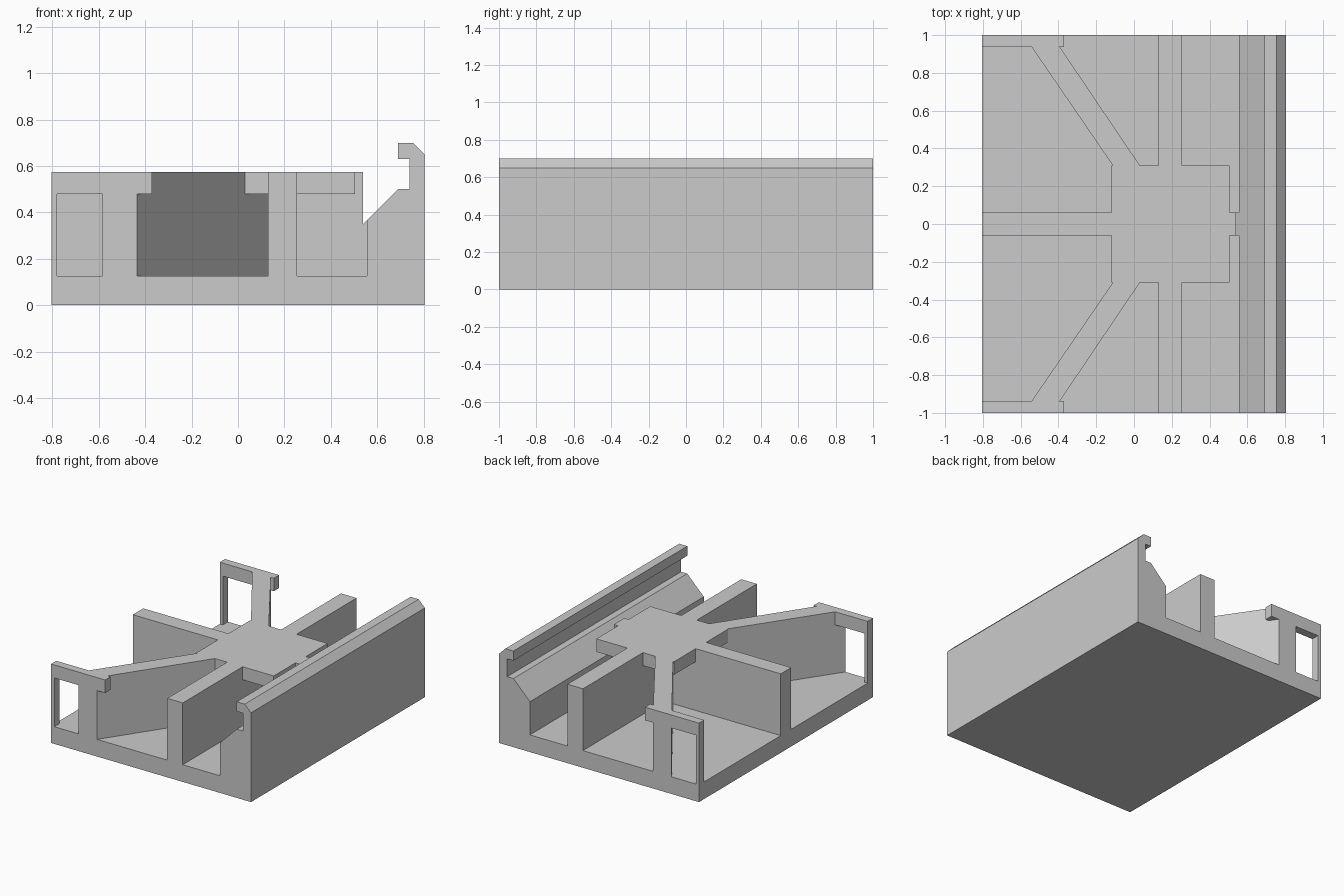
import bpy
import bmesh
from mathutils import Vector

cube = bpy.data.objects.get("Cube")
if cube:
    bpy.data.objects.remove(cube, do_unlink=True)

grey = bpy.data.materials.new("light grey")
grey.use_nodes = True
color = (0.6, 0.6, 0.6, 1)
grey.diffuse_color = color
grey.node_tree.nodes["Principled BSDF"].inputs["Base Color"].default_value = color

X, Y = 0.805, 1.0                        # half width and half length
FLOOR, LEDGE, TOP = 0.125, 0.48, 0.575   # main heights
RIB = 0.06                               # half rib thickness


def prism(name, points, start, end, axis="z"):
    """Extrude an outline along z (points are x, y) or y (points are x, z)."""
    bm = bmesh.new()
    place = (lambda a, b, t: (a, b, t)) if axis == "z" else (lambda a, b, t: (a, t, b))
    face = bm.faces.new([bm.verts.new(place(a, b, start)) for a, b in points])
    extruded = bmesh.ops.extrude_face_region(bm, geom=[face])["geom"]
    move = Vector(place(0, 0, end - start))
    bmesh.ops.translate(bm, vec=move,
                        verts=[v for v in extruded if isinstance(v, bmesh.types.BMVert)])
    bmesh.ops.recalc_face_normals(bm, faces=bm.faces)
    mesh = bpy.data.meshes.new(name)
    bm.to_mesh(mesh)
    bm.free()
    mesh.materials.append(grey)
    obj = bpy.data.objects.new(name, mesh)
    bpy.context.collection.objects.link(obj)
    return obj


def box(name, x0, x1, y0, y1, z0, z1):
    return prism(name, [(x0, y0), (x1, y0), (x1, y1), (x0, y1)], z0, z1)


# Floor slab
box("base_slab", -X, X, -Y, Y, 0, FLOOR)

# Side wall with sloped ledge and hooked lip
prism("hooked_side_wall",
      [(0.557, 0), (X, 0), (X, 0.65), (0.755, 0.70), (0.69, 0.70), (0.69, 0.63),
       (0.74, 0.63), (0.74, 0.5), (0.69, 0.5), (0.557, 0.367)], -Y, Y, "y")

# Lengthwise rib, and cross rib that meets the sloped wall
box("long_rib", 0.13, 0.255, -Y, Y, FLOOR, TOP)
prism("cross_rib",
      [(-X, FLOOR), (0.557, FLOOR), (0.557, 0.367), (0.54, 0.35), (0.54, TOP), (-X, TOP)],
      -RIB, RIB, "y")

# Overhanging hub plate
box("hub_plate", -0.12, 0.505, -0.31, 0.31, LEDGE, TOP)

# Diagonal ribs and the window frames at both ends
for side, s in (("front", -1), ("back", 1)):
    prism(side + "_diagonal_rib",
          [(-0.585, s * Y), (-0.435, s * Y), (0.24, 0), (0.10, 0)], FLOOR, TOP)
    y0, y1 = sorted((s * Y, s * 0.94))
    box(side + "_lintel", -X, -0.37, y0, y1, LEDGE, TOP)
    box(side + "_corner_post", -X, -0.78, y0, y1, FLOOR, LEDGE)
